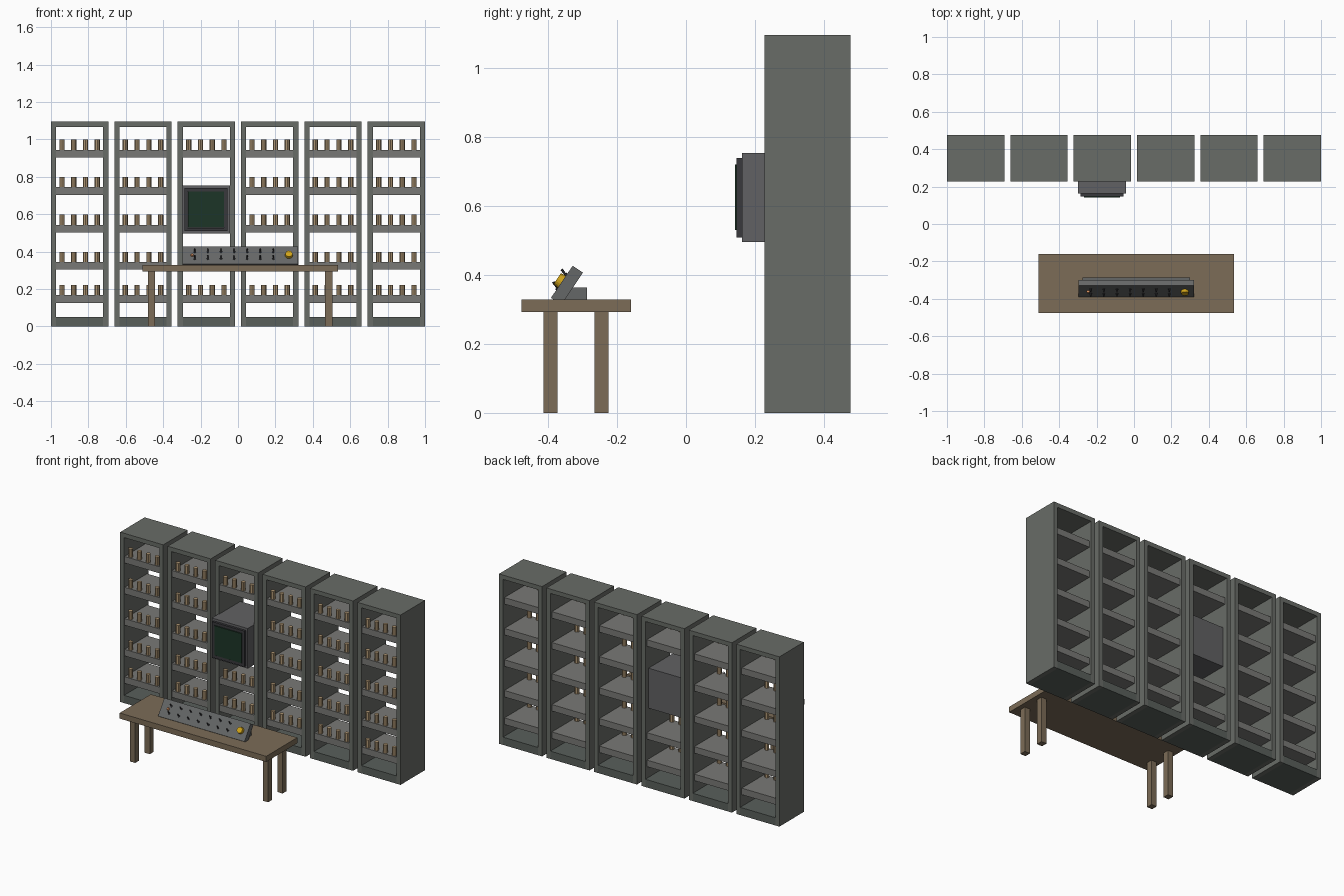
import bpy, bmesh, math
from mathutils import Matrix, Vector

if "Cube" in bpy.data.objects:
    bpy.data.objects.remove(bpy.data.objects["Cube"])


def material(name, rgb):
    m = bpy.data.materials.new(name)
    m.diffuse_color = (*rgb, 1)
    m.use_nodes = True
    m.node_tree.nodes["Principled BSDF"].inputs["Base Color"].default_value = m.diffuse_color
    return m


RACK = material("rack_grey", (0.14, 0.15, 0.135))
BASE = material("base_grey", (0.10, 0.115, 0.105))
SHELF = material("shelf_grey", (0.19, 0.19, 0.18))
TAN = material("valve_tan", (0.42, 0.30, 0.17))
WOOD = material("wood", (0.20, 0.15, 0.095))
CASE = material("case_grey", (0.12, 0.12, 0.125))
DARK = material("dark", (0.04, 0.04, 0.045))
GREEN = material("screen_green", (0.012, 0.035, 0.02))
PANEL = material("panel_grey", (0.13, 0.135, 0.135))
YELLOW = material("yellow", (0.65, 0.38, 0.01))
ORANGE = material("orange", (0.75, 0.30, 0.12))


def box(bm, x, y, z, mat=Matrix()):
    """Box from (low, high) ranges."""
    c = Vector([(r[0] + r[1]) / 2 for r in (x, y, z)])
    s = [r[1] - r[0] for r in (x, y, z)]
    bmesh.ops.create_cube(bm, size=1, matrix=mat @ Matrix.Translation(c) @ Matrix.Diagonal((*s, 1)))


def rod(bm, base, r1, r2, h, sides=8, mat=Matrix(), tilt=0):
    """Upright rod standing on base."""
    m = mat @ Matrix.Translation(base) @ Matrix.Rotation(tilt, 4, 'X') @ Matrix.Translation((0, 0, h / 2))
    bmesh.ops.create_cone(bm, cap_ends=True, segments=sides, radius1=r1, radius2=r2, depth=h, matrix=m)


def finish(bm, name, mat):
    me = bpy.data.meshes.new(name)
    bm.to_mesh(me)
    bm.free()
    me.materials.append(mat)
    ob = bpy.data.objects.new(name, me)
    bpy.context.collection.objects.link(ob)
    return ob


def block(name, mat, x, y, z, m=Matrix()):
    bm = bmesh.new()
    box(bm, x, y, z, m)
    return finish(bm, name, mat)


# Six open racks with shelves and rows of valves
W, T, H, Y0, Y1 = 0.307, 0.028, 1.095, 0.228, 0.477
TOPS = [0.168, 0.345, 0.543, 0.745, 0.944]
for i in range(6):
    cx = -1 + W / 2 + i * (2 - W) / 5
    a, b = cx - W / 2, cx + W / 2
    frame = bmesh.new()
    box(frame, (a, a + T), (Y0, Y1), (0, H))
    box(frame, (b - T, b), (Y0, Y1), (0, H))
    box(frame, (a + T, b - T), (Y0, Y1), (H - T, H))
    finish(frame, f"rack_frame_{i+1}", RACK)
    block(f"rack_base_{i+1}", BASE, (a + T, b - T), (Y0, Y1), (0, 0.05))
    shelves, valves = bmesh.new(), bmesh.new()
    for k, z in enumerate(TOPS):
        if i == 2 and k in (2, 3):   # bay taken by the monitor
            continue
        box(shelves, (a + T, b - T), (Y0 + 0.004, Y1 - 0.015), (z - 0.042, z))
        for n in range(4):
            rod(valves, (cx + (n - 1.5) * 0.063, 0.25, z), 0.014, 0.014, 0.054)
    finish(shelves, f"rack_shelves_{i+1}", SHELF)
    finish(valves, f"rack_valves_{i+1}", TAN)

# Monitor set into the third rack
mx = -0.172


def sp(c, h):
    return (c - h, c + h)


block("monitor_case", CASE, sp(mx, 0.128), (0.162, 0.445), (0.496, 0.754))
bez = bmesh.new()
for s in (-1, 1):
    box(bez, sp(mx + s * 0.106, 0.009), (0.147, 0.163), sp(0.624, 0.115))
    box(bez, sp(mx, 0.097), (0.147, 0.163), sp(0.624 + s * 0.106, 0.009))
finish(bez, "monitor_bezel", DARK)
block("monitor_screen", GREEN, sp(mx, 0.096), (0.142, 0.163), sp(0.625, 0.095))

# Table
block("table_top", WOOD, (-0.51, 0.535), (-0.477, -0.16), (0.293, 0.329))
for sx, x in (("left", -0.463), ("right", 0.485)):
    for sy, y in (("front", -0.393), ("back", -0.245)):
        block(f"table_leg_{sy}_{sx}", WOOD, sp(x, 0.019), sp(y, 0.02), (0, 0.293))

# Tilted control console with its back support
tilt = Matrix.Translation((0.012, -0.345, 0.37)) @ Matrix.Rotation(math.radians(56), 4, 'X')
block("console_panel", PANEL, sp(0, 0.308), sp(0, 0.056), sp(0, 0.018), tilt)
block("console_support", PANEL, (-0.275, 0.299), (-0.365, -0.287), (0.329, 0.363))

# Toggle switches in two rows
tog = bmesh.new()
for n in range(7):
    for s in (-1, 1):
        p = (-0.243 + n * 0.07, s * 0.022, 0.018)
        rod(tog, p, 0.007, 0.007, 0.004, 8, tilt)
        rod(tog, p, 0.003, 0.004, 0.022, 6, tilt, math.radians(-20))
finish(tog, "toggle_switches", DARK)

# Big knob and indicator lamp
knob = bmesh.new()
rod(knob, (0.26, 0, 0.018), 0.021, 0.019, 0.016, 16, tilt)
finish(knob, "main_knob", YELLOW)
lamp = bmesh.new()
rod(lamp, (-0.257, 0, 0.018), 0.009, 0.006, 0.01, 12, tilt)
finish(lamp, "indicator_lamp", ORANGE)
